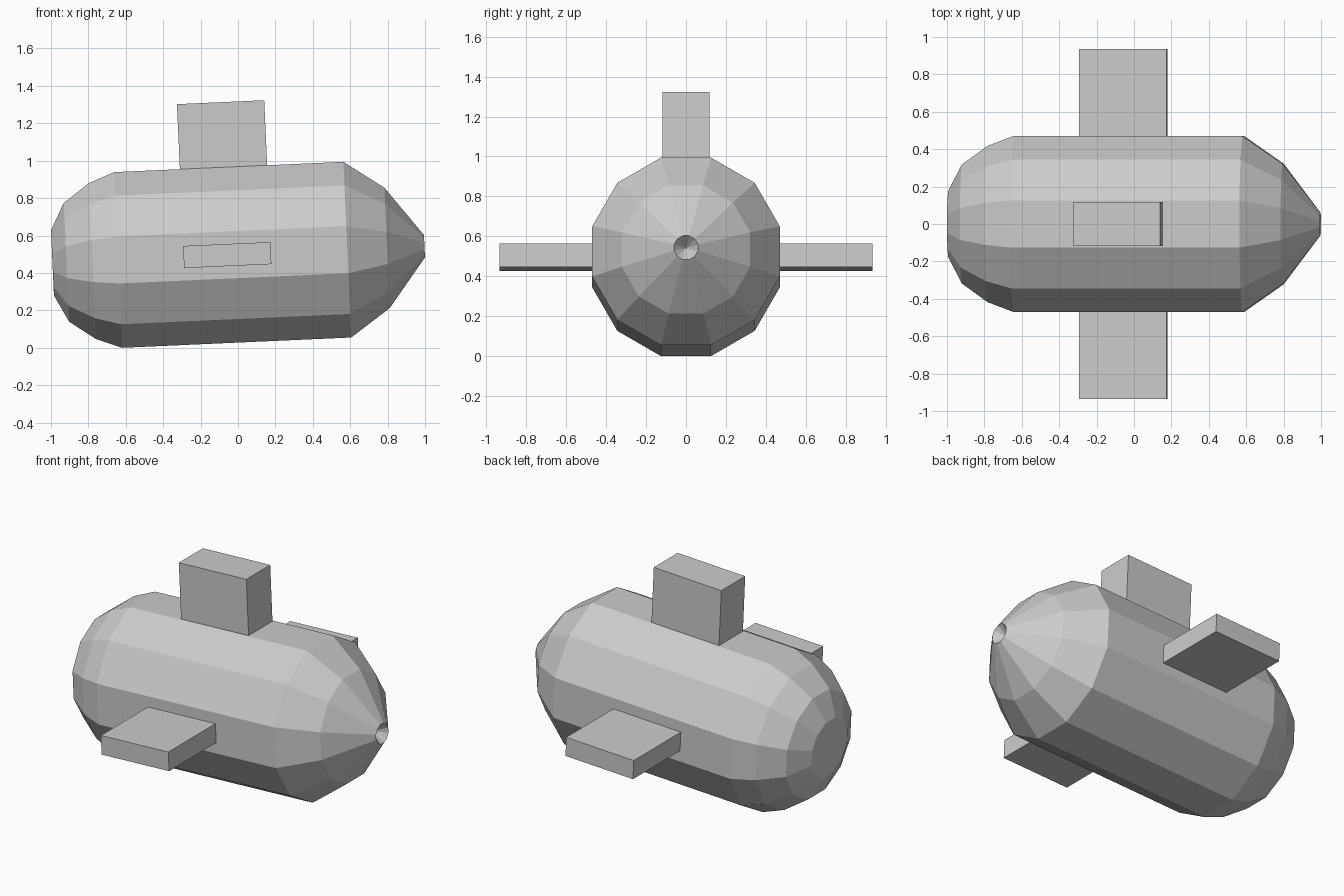
import bpy, bmesh
from math import cos, sin, pi, radians
from mathutils import Matrix

if "Cube" in bpy.data.objects:
    bpy.data.objects.remove(bpy.data.objects["Cube"])

SIDES = 12
# whole craft is pitched slightly nose-up
POSE = Matrix.Translation((0, 0, 0.498)) @ Matrix.Rotation(radians(-2.57), 4, 'Y')


def add_object(name, bm):
    bmesh.ops.recalc_face_normals(bm, faces=bm.faces)
    mesh = bpy.data.meshes.new(name)
    bm.to_mesh(mesh)
    bm.free()
    obj = bpy.data.objects.new(name, mesh)
    obj.matrix_world = POSE
    bpy.context.collection.objects.link(obj)
    return obj


def box(name, lo, hi):
    bm = bmesh.new()
    size = [b - a for a, b in zip(lo, hi)]
    mid = [(a + b) / 2 for a, b in zip(lo, hi)]
    bmesh.ops.create_cube(bm, size=1, matrix=Matrix.Translation(mid) @ Matrix.Diagonal((*size, 1)))
    return add_object(name, bm)


def lathe(name, profile, tip_x):
    """Spin (x, flat-to-centre radius) points around x; last ring closes on tip_x."""
    bm = bmesh.new()
    rings = []
    for x, apothem in profile:
        r = apothem / cos(pi / SIDES)
        angles = [(i + 0.5) * 2 * pi / SIDES for i in range(SIDES)]
        rings.append([bm.verts.new((x, r * cos(a), r * sin(a))) for a in angles])
    for a, b in zip(rings, rings[1:]):
        for i in range(SIDES):
            j = (i + 1) % SIDES
            bm.faces.new((a[i], a[j], b[j], b[i]))
    bm.faces.new(rings[0])
    tip = bm.verts.new((tip_x, 0, 0))
    for i in range(SIDES):
        bm.faces.new((rings[-1][i], rings[-1][(i + 1) % SIDES], tip))
    return add_object(name, bm)


# hull: rounded stern, straight barrel, tapered nose with a small conical dimple
lathe("hull", [(-0.993, 0.175), (-0.918, 0.318), (-0.778, 0.418), (-0.641, 0.47),
               (0.585, 0.47), (0.798, 0.322), (0.998, 0.06)], 0.93)

# tower on the back
box("tower", (-0.29, -0.118, 0.40), (0.177, 0.118, 0.818))

# side fins
for side, name in ((-1, "right_fin"), (1, "left_fin")):
    y0, y1 = sorted((side * 0.35, side * 0.935))
    box(name, (-0.291, y0, -0.059), (0.176, y1, 0.059))
